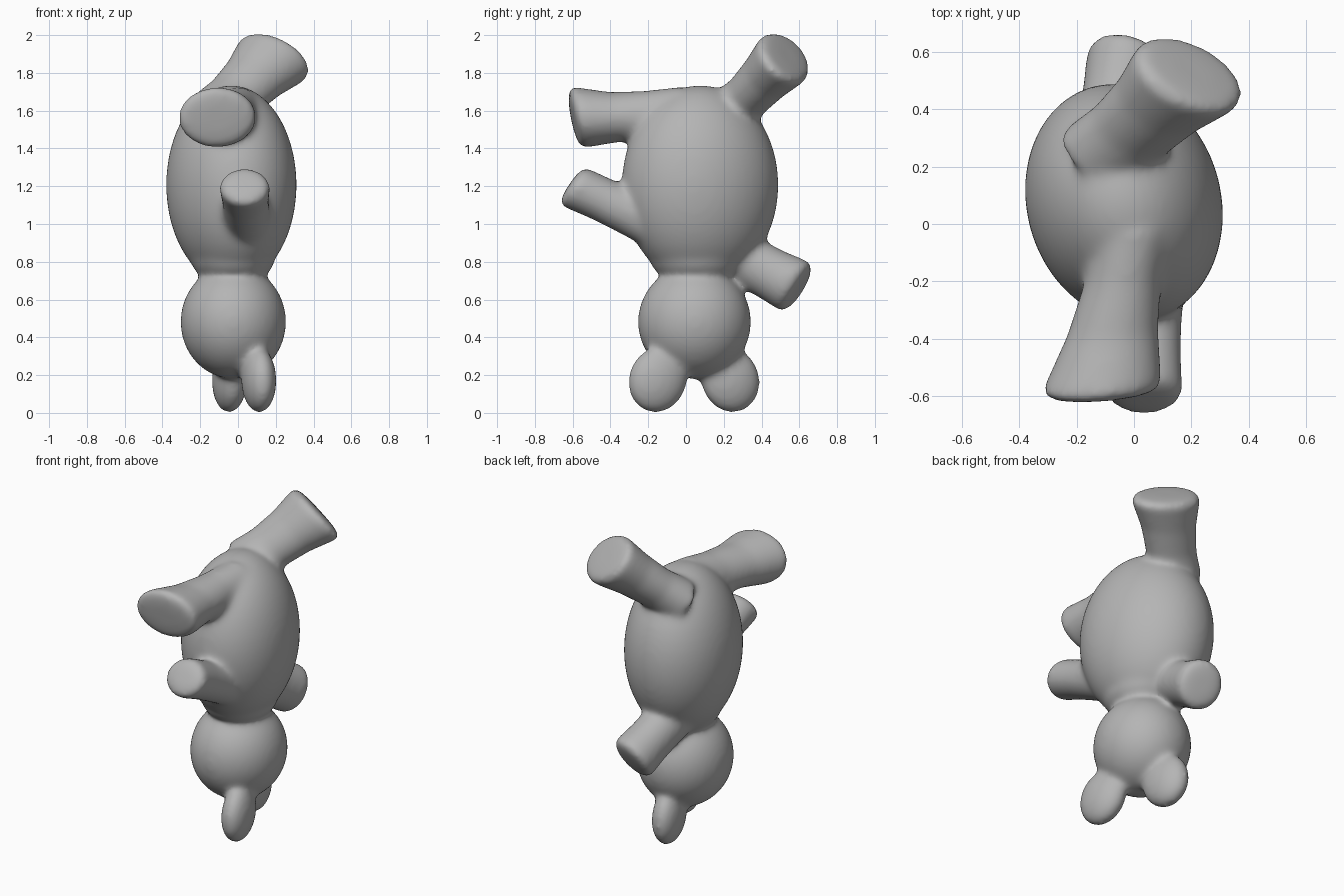
import bpy, bmesh, math
from mathutils import Vector, Matrix

cube = bpy.data.objects.get("Cube")
if cube:
    bpy.data.objects.remove(cube)

grey = bpy.data.materials.new("plain grey")
grey.use_nodes = True
colour = (0.46, 0.46, 0.46, 1)
grey.diffuse_color = colour
grey.node_tree.nodes["Principled BSDF"].inputs["Base Color"].default_value = colour

bm = bmesh.new()


def ellipsoid(centre, radii, yaw=0, tilt=0):
    """Closed ellipsoid, tilted about x and then turned about z."""
    m = (Matrix.Translation(centre) @ Matrix.Rotation(math.radians(yaw), 4, 'Z')
         @ Matrix.Rotation(math.radians(tilt), 4, 'X') @ Matrix.Diagonal((*radii, 1)))
    bmesh.ops.create_uvsphere(bm, u_segments=48, v_segments=24, radius=1, matrix=m)


def limb(start, end, facing, sizes):
    """Flared stump: elliptical rings from start to end, soft-edged sole facing outward."""
    start, end, n = Vector(start), Vector(end), Vector(facing).normalized()
    u = Vector((0, 0, 1)).cross(n)
    if abs(n.x) > 0.4:
        u = Vector((0, n.z, -n.y)).cross(n)
    u.normalize()
    v = n.cross(u)
    profile = [(start.lerp(end - n * 0.025, i / (len(sizes) - 1)), a, b)
               for i, (a, b) in enumerate(sizes)]
    a, b = sizes[-1]
    profile += [(end - n * 0.005, a - 0.01, b - 0.01),
                (end + n * 0.006, a - 0.035, b - 0.035),
                (end + n * 0.012, a * 0.4, b * 0.4)]
    rings = [[bm.verts.new(c + u * a * math.cos(t) + v * b * math.sin(t))
              for t in (math.tau * k / 40 for k in range(40))] for c, a, b in profile]
    for r, s in zip(rings, rings[1:]):
        for k in range(40):
            bm.faces.new((r[k], r[(k + 1) % 40], s[(k + 1) % 40], s[k]))
    bm.faces.new(rings[0][::-1])
    bm.faces.new(rings[-1])


# Torso, neck and head
ellipsoid((-0.035, 0.075, 1.207), (0.34, 0.42, 0.528), yaw=15)
ellipsoid((-0.028, 0.06, 0.81), (0.22, 0.25, 0.13), yaw=10)
ellipsoid((-0.025, 0.045, 0.482), (0.28, 0.30, 0.302))

# Ears
ellipsoid((0.110, -0.15, 0.175), (0.09, 0.158, 0.178), yaw=12, tilt=-20)
ellipsoid((-0.045, 0.235, 0.175), (0.09, 0.158, 0.178), yaw=12, tilt=20)

# Legs
limb((-0.11, 0.235, 1.58), (0.20, 0.53, 1.89), (0.44, 0.62, 0.62),
     [(0.17, 0.14), (0.155, 0.125), (0.17, 0.138), (0.212, 0.165)])
limb((0.0, 0.0, 1.57), (-0.11, -0.59, 1.56), (0.08, -1, -0.2),
     [(0.14, 0.16), (0.135, 0.14), (0.16, 0.135), (0.21, 0.165)])

# Arms
limb((0.05, -0.13, 0.99), (0.035, -0.605, 1.207), (0, -0.8, 0.55),
     [(0.13, 0.14), (0.125, 0.128), (0.125, 0.12), (0.135, 0.122)])
limb((-0.09, 0.2, 0.865), (-0.02, 0.592, 0.66), (0.25, 0.8, -0.5),
     [(0.135, 0.145), (0.135, 0.14), (0.135, 0.14), (0.142, 0.152)])

bmesh.ops.recalc_face_normals(bm, faces=bm.faces)
mesh = bpy.data.meshes.new("plush_body")
bm.to_mesh(mesh)
bm.free()
mesh.materials.append(grey)
body = bpy.data.objects.new("plush_body", mesh)
bpy.context.collection.objects.link(body)

# Fuse the parts into one soft skin
fuse = body.modifiers.new("fuse", 'REMESH')
fuse.mode = 'VOXEL'
fuse.voxel_size = 0.014
fuse.use_smooth_shade = True
soften = body.modifiers.new("soften", 'SMOOTH')
soften.factor = 0.5
soften.iterations = 30
